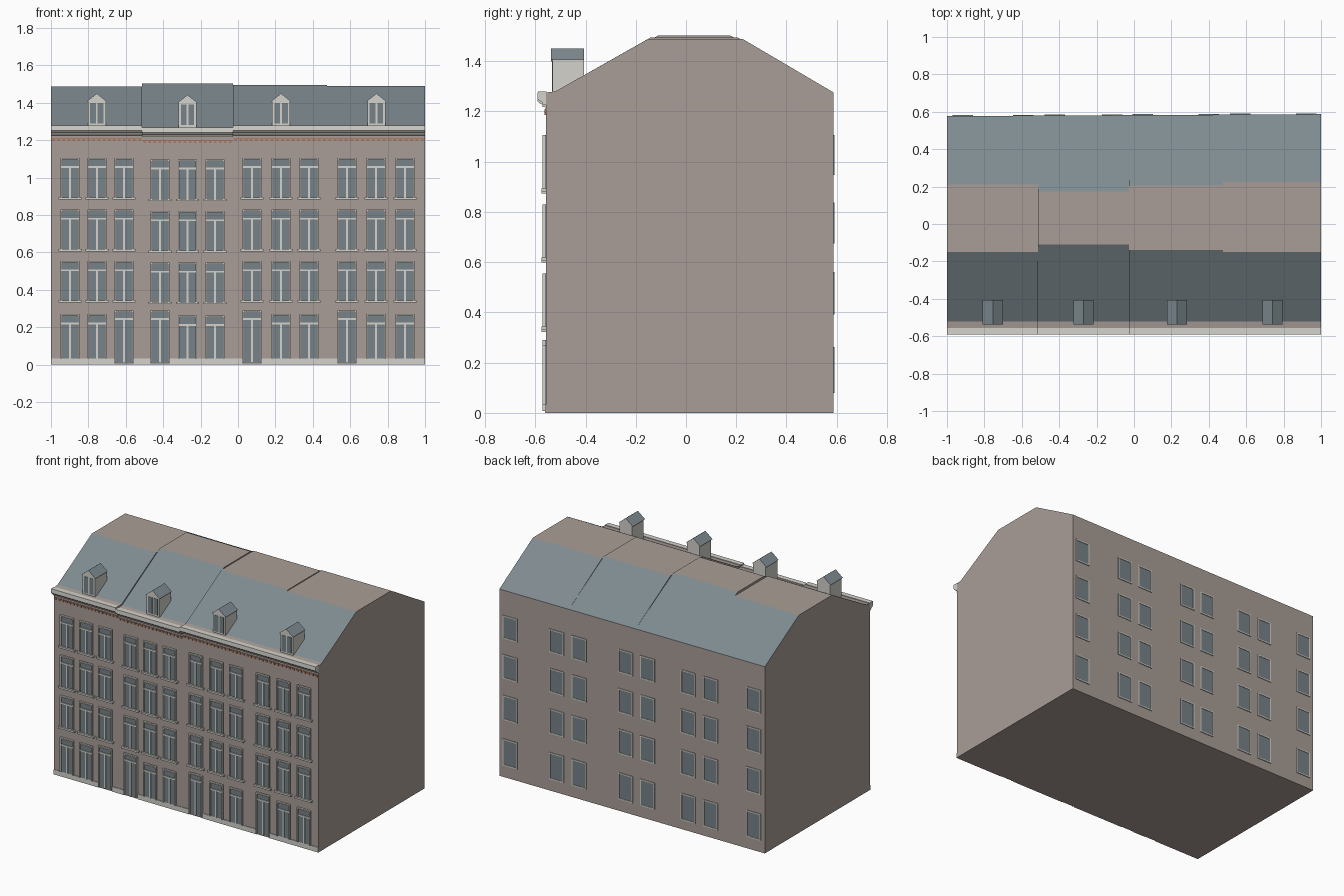
import bpy, bmesh

cube = bpy.data.objects.get("Cube")
if cube:
    bpy.data.objects.remove(cube, do_unlink=True)


def material(name, rgb):
    lin = [((c / 255 + 0.055) / 1.055) ** 2.4 for c in rgb] + [1.0]
    m = bpy.data.materials.new(name)
    m.use_nodes = True
    m.diffuse_color = lin
    m.node_tree.nodes["Principled BSDF"].inputs["Base Color"].default_value = lin
    return m


MATS = [material("wall_plaster", (170, 158, 151)),
        material("pale_trim", (211, 210, 204)),
        material("roof_slate", (127, 139, 145)),
        material("window_glass", (119, 131, 136)),
        material("terracotta", (176, 124, 100))]
WALL, TRIM, SLATE, GLASS, CLAY = range(5)


def prism(bm, a, b, mat):
    """Closed solid between two matching polygons of 3D points."""
    va, vb = [bm.verts.new(p) for p in a], [bm.verts.new(p) for p in b]
    n = len(a)
    faces = [bm.faces.new(va), bm.faces.new(vb[::-1])]
    for i in range(n):
        j = (i + 1) % n
        faces.append(bm.faces.new((va[j], va[i], vb[i], vb[j])))
    for f in faces:
        f.material_index = mat
    bmesh.ops.recalc_face_normals(bm, faces=faces)
    return faces


def box(bm, x0, x1, y0, y1, z0, z1, mat):
    ring = [(x0, z0), (x1, z0), (x1, z1), (x0, z1)]
    prism(bm, [(x, y0, z) for x, z in ring], [(x, y1, z) for x, z in ring], mat)


def finish(bm, name):
    me = bpy.data.meshes.new(name)
    bm.to_mesh(me)
    bm.free()
    for m in MATS:
        me.materials.append(m)
    ob = bpy.data.objects.new(name, me)
    bpy.context.collection.objects.link(ob)
    return ob


FRONT = -0.558


def back_y(x):
    return 0.582 + 0.005 * x


# Four adjoining houses: x range, ridge height, flat-roof y range, drop
HOUSES = [(-1.0, -0.513, 1.488, -0.15, 0.21, 0.0),
          (-0.513, -0.027, 1.503, -0.11, 0.175, 0.01),
          (-0.027, 0.476, 1.495, -0.14, 0.205, 0.0),
          (0.476, 1.0, 1.489, -0.15, 0.225, 0.0)]

for i, (x0, x1, top, ya, yb, drop) in enumerate(HOUSES, 1):
    # Walls and mansard roof
    bm = bmesh.new()

    def section(x):
        return [(x, y, z) for y, z in (
            (FRONT, 0), (FRONT, 1.275 - drop), (-0.52, 1.28 - drop), (ya, top),
            (yb, top), (back_y(x), 1.276), (back_y(x), 0))]

    for f in prism(bm, section(x0), section(x1), WALL):
        if 0.3 < f.normal.z < 0.97:
            f.material_index = SLATE
    finish(bm, f"house_body_{i}")

    # Moulded cornice
    bm = bmesh.new()
    prof = [(FRONT + 0.003, 1.279), (-0.59, 1.279), (-0.592, 1.252),
            (-0.584, 1.243), (-0.574, 1.238), (-0.57, 1.228), (FRONT + 0.003, 1.226)]
    prism(bm, [(x0, y, z - drop) for y, z in prof],
          [(x1, y, z - drop) for y, z in prof], TRIM)
    finish(bm, f"cornice_{i}")

    # Terracotta frieze with small teeth
    bm = bmesh.new()
    box(bm, x0, x1, FRONT - 0.003, FRONT + 0.002, 1.207 - drop, 1.211 - drop, CLAY)
    count = 18
    step = (x1 - x0) / count
    for k in range(count):
        c = x0 + (k + 0.5) * step
        box(bm, c - step / 4, c + step / 4, FRONT - 0.006, FRONT + 0.002,
            1.196 - drop, 1.208 - drop, CLAY)
    finish(bm, f"frieze_{i}")


def front_window(bm, c, z0, z1, transom, sill):
    """Glass plate, raised frame, transom, mullion and optional sill."""
    w, t, out = 0.05, 0.008, FRONT - 0.013
    inside = FRONT + 0.002
    box(bm, c - w, c + w, FRONT - 0.004, inside, z0, z1, GLASS)
    for s in (-1, 1):
        e = c + s * (w - t / 2)
        box(bm, e - t / 2, e + t / 2, out, inside, z0, z1, TRIM)
    box(bm, c - w, c + w, out, inside, z1 - t, z1, TRIM)
    box(bm, c - w, c + w, out + 0.003, inside, transom - 0.005, transom + 0.005, TRIM)
    box(bm, c - 0.006, c + 0.006, out + 0.004, inside, z0, transom, TRIM)
    if sill:
        box(bm, c - 0.062, c + 0.062, FRONT - 0.017, inside, z0 - 0.006, z0 + 0.006, TRIM)


# Street front: three bays per house, doors in some ground-floor bays
BAYS = [-0.898, -0.754, -0.61, -0.417, -0.27, -0.123,
        0.075, 0.23, 0.38, 0.583, 0.738, 0.893]
DOORS = (2, 3, 6, 9)
FLOORS = [(0.034, 0.27), (0.337, 0.555), (0.612, 0.83), (0.888, 1.106)]

for level, (z0, z1) in enumerate(FLOORS):
    bm = bmesh.new()
    for k, c in enumerate(BAYS):
        d = 0.008 if k in (3, 4, 5) else 0.0
        if level == 0 and k in DOORS:
            continue
        front_window(bm, c, z0 - (d if level else 0), z1 - d, z1 - d - 0.05, level > 0)
    finish(bm, f"front_windows_floor_{level + 1}")

bm = bmesh.new()
for k in DOORS:
    front_window(bm, BAYS[k], 0.008, 0.29, 0.245, False)
finish(bm, "front_doors")

# Plinth strips between the doors
bm = bmesh.new()
edges = [-1.0]
for k in DOORS:
    edges += [BAYS[k] - 0.05, BAYS[k] + 0.05]
edges.append(1.0)
for a, b in zip(edges[::2], edges[1::2]):
    box(bm, a, b, FRONT - 0.004, FRONT + 0.002, 0, 0.034, TRIM)
finish(bm, "plinth")

# Rear windows: glass in a thin pale frame
REAR_BAYS = [0.92, 0.567, 0.4, 0.047, -0.116, -0.424, -0.592, -0.916]
REAR_FLOORS = [(0.08, 0.262), (0.392, 0.56), (0.674, 0.838), (0.948, 1.106)]
for level, (z0, z1) in enumerate(REAR_FLOORS, 1):
    bm = bmesh.new()
    for c in REAR_BAYS:
        d = 0.015 if -0.6 < c < -0.4 else 0.0
        y, w, t = back_y(c), 0.055, 0.008
        lo, hi = z0 - d, z1 - d
        box(bm, c - w, c + w, y - 0.002, y + 0.002, lo, hi, GLASS)
        for s in (-1, 1):
            e = c + s * (w - t / 2)
            box(bm, e - t / 2, e + t / 2, y - 0.002, y + 0.005, lo, hi, TRIM)
        for z in (lo, hi - t):
            box(bm, c - w, c + w, y - 0.002, y + 0.005, z, z + t, TRIM)
    finish(bm, f"rear_windows_floor_{level}")

# Dormers: pale box, slate gable roof, twin-pane window
for i, c in enumerate((-0.755, -0.27, 0.23, 0.74), 1):
    bm = bmesh.new()
    d = 0.008 if i == 2 else 0.0
    f, b, w = -0.532, -0.406, 0.048
    base, eave = 1.272 - d, 1.41 - d
    box(bm, c - w, c + w, f, b, base, eave, TRIM)
    gable = [(c - 0.054, eave - 0.003), (c + 0.054, eave - 0.003), (c, eave + 0.04)]
    faces = prism(bm, [(x, f - 0.006, z) for x, z in gable],
                  [(x, b, z) for x, z in gable], TRIM)
    for face in faces:
        if face.normal.z > 0.3:
            face.material_index = SLATE
    for s in (-1, 1):
        p = c + s * 0.0205
        box(bm, p - 0.0155, p + 0.0155, f - 0.002, f + 0.002, base + 0.016, eave - 0.012, GLASS)
    finish(bm, f"dormer_{i}")
